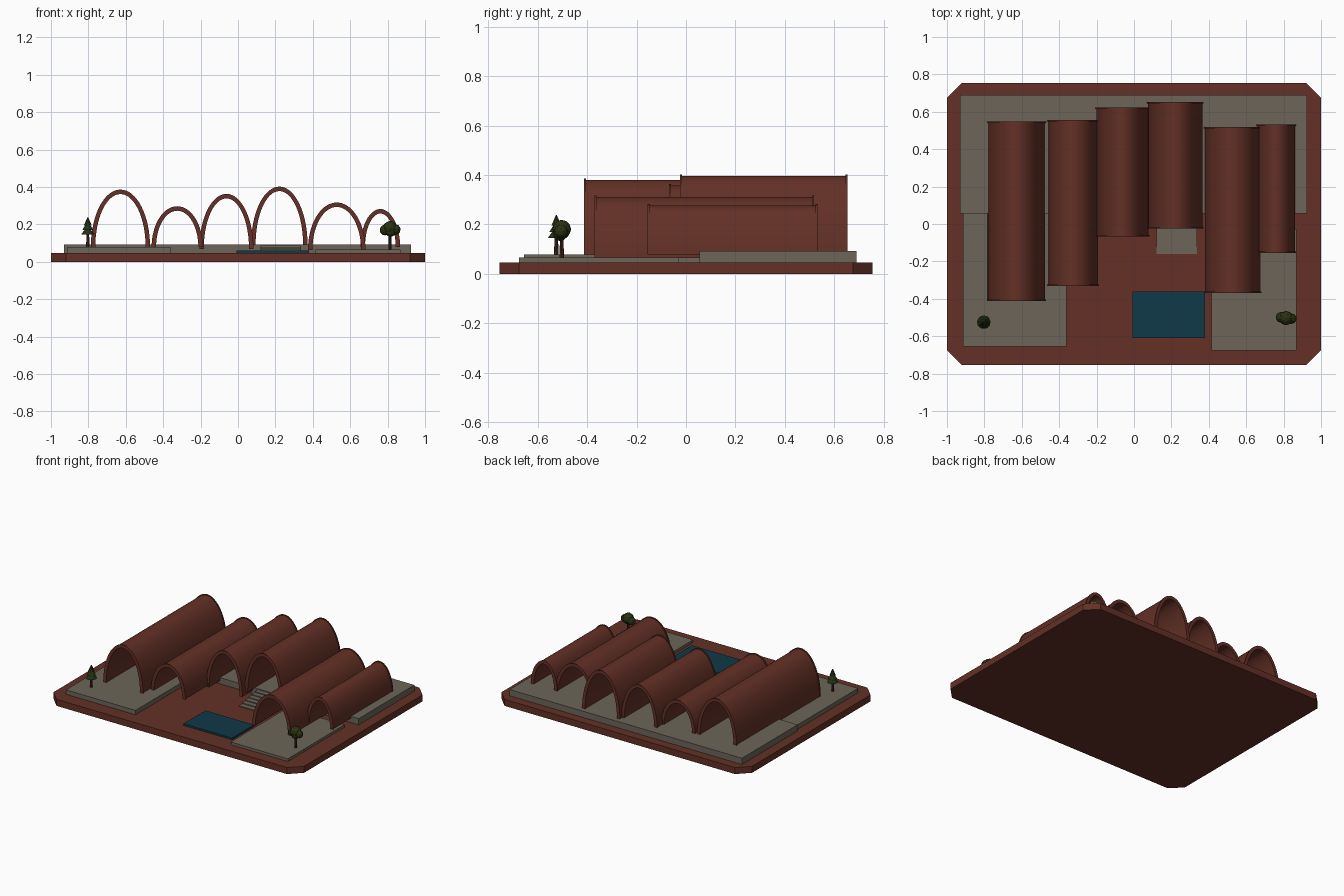
import bpy
import bmesh
from math import cos, sin, pi, radians

cube = bpy.data.objects.get("Cube")
if cube:
    bpy.data.objects.remove(cube, do_unlink=True)


def material(name, rgb):
    m = bpy.data.materials.new(name)
    m.use_nodes = True
    m.diffuse_color = (*rgb, 1)
    m.node_tree.nodes["Principled BSDF"].inputs["Base Color"].default_value = (*rgb, 1)
    return m


brick = material("brick red", (0.125, 0.030, 0.019))
stone = material("warm grey stone", (0.150, 0.130, 0.100))
water = material("pool blue", (0.005, 0.040, 0.065))
bark = material("bark brown", (0.055, 0.022, 0.013))
leaf = material("leaf green", (0.024, 0.033, 0.006))
pine = material("pine green", (0.018, 0.030, 0.007))


def finish(name, bm, mat, smooth=False):
    bmesh.ops.recalc_face_normals(bm, faces=bm.faces)
    mesh = bpy.data.meshes.new(name)
    bm.to_mesh(mesh)
    bm.free()
    mesh.materials.append(mat)
    obj = bpy.data.objects.new(name, mesh)
    bpy.context.collection.objects.link(obj)
    if smooth:
        bpy.ops.object.select_all(action="DESELECT")
        obj.select_set(True)
        bpy.context.view_layer.objects.active = obj
        bpy.ops.object.shade_smooth_by_angle(angle=radians(30))
    return obj


def prism(name, outline, z0, z1, mat):
    bm = bmesh.new()
    face = bm.faces.new([bm.verts.new((x, y, z0)) for x, y in outline])
    top = bmesh.ops.extrude_face_region(bm, geom=[face])["geom"]
    verts = [v for v in top if isinstance(v, bmesh.types.BMVert)]
    bmesh.ops.translate(bm, verts=verts, vec=(0, 0, z1 - z0))
    return finish(name, bm, mat)


def slab(name, x0, x1, y0, y1, z0, z1, mat):
    return prism(name, [(x0, y0), (x1, y0), (x1, y1), (x0, y1)], z0, z1, mat)


def add_arch(bm, cx, half, rise, thick, y0, y1, base, steps=32):
    """Sweep a half-elliptical band along y."""
    rows = []
    for i in range(steps + 1):
        a = pi * i / steps
        ring = []
        for y, inset in ((y0, 0), (y0, thick), (y1, thick), (y1, 0)):
            ring.append(bm.verts.new((cx + (half - inset) * cos(a), y,
                                      base + (rise - inset) * sin(a))))
        rows.append(ring)
    for a, b in zip(rows, rows[1:]):
        for k in range(4):
            n = (k + 1) % 4
            bm.faces.new((a[k], a[n], b[n], b[k]))
    bm.faces.new(rows[0])
    bm.faces.new(rows[-1])


def vault(name, x0, x1, y0, y1, base, top):
    cx, half, rise = (x0 + x1) / 2, (x1 - x0) / 2, top - base
    lip, depth = 0.005, 0.008
    bm = bmesh.new()
    add_arch(bm, cx, half - lip, rise - lip, 0.018, y0 + depth, y1 - depth, base)
    for y in (y0, y1 - depth):
        add_arch(bm, cx, half, rise, 0.024, y, y + depth, base)
    return finish(name, bm, brick, smooth=True)


# Chamfered ground plate
GROUND = 0.047
w, d, c = 1.0, 0.755, 0.08
prism("ground_plate", [(-w + c, -d), (w - c, -d), (w, -d + c), (w, d - c),
                       (w - c, d), (-w + c, d), (-w, d - c), (-w, -d + c)],
      0, GROUND, brick)

# Stone terraces
slab("back_terrace", -0.93, 0.925, 0.055, 0.69, GROUND, 0.092, stone)
slab("right_terrace", -0.915, -0.36, -0.655, 0.055, GROUND, 0.079, stone)
slab("left_terrace", 0.415, 0.87, -0.675, -0.03, GROUND, 0.066, stone)

# Pool
slab("pool", -0.008, 0.38, -0.61, -0.36, GROUND, 0.06, water)

# Steps up to the back terrace
count = 6
for i in range(count):
    slab(f"step_{i + 1}", 0.12, 0.338, -0.16 + i * 0.036, 0.055,
         GROUND, GROUND + (i + 1) * 0.0065, stone)

# Row of barrel vaults: x range, y range, springing height, crown height
vaults = [
    (-0.787, -0.47, -0.412, 0.547, 0.078, 0.386),
    (-0.462, -0.188, -0.332, 0.555, 0.078, 0.297),
    (-0.207, 0.083, -0.068, 0.622, 0.068, 0.363),
    (0.07, 0.372, -0.024, 0.653, 0.09, 0.402),
    (0.374, 0.682, -0.37, 0.518, 0.064, 0.317),
    (0.655, 0.867, -0.155, 0.532, 0.078, 0.282),
]
for i, v in enumerate(vaults):
    vault(f"vault_{i + 1}", *v)


def cone(bm, x, y, z0, z1, r0, r1, sides):
    made = bmesh.ops.create_cone(bm, cap_ends=True, segments=sides,
                                 radius1=r0, radius2=r1, depth=z1 - z0)
    bmesh.ops.translate(bm, verts=made["verts"], vec=(x, y, (z0 + z1) / 2))


def trunk(name, x, y, z0, z1):
    bm = bmesh.new()
    cone(bm, x, y, z0, z1, 0.009, 0.007, 8)
    finish(name, bm, bark)


# Conifer with stacked tiers
px, py = -0.803, -0.525
trunk("conifer_trunk", px, py, 0.079, 0.16)
bm = bmesh.new()
for z0, z1, r in ((0.145, 0.19, 0.037), (0.17, 0.213, 0.03), (0.195, 0.238, 0.021)):
    cone(bm, px, py, z0, z1, r, 0.002, 9)
finish("conifer_foliage", bm, pine)

# Broadleaf tree with clustered crown
tx, ty = 0.813, -0.503
trunk("broadleaf_trunk", tx, ty, 0.066, 0.16)
bm = bmesh.new()
for dx, dy, z, r in ((0, 0, 0.181, 0.038), (-0.027, 0.004, 0.17, 0.029),
                     (0.029, -0.003, 0.172, 0.028), (0.004, -0.006, 0.162, 0.029)):
    made = bmesh.ops.create_icosphere(bm, subdivisions=2, radius=r)
    bmesh.ops.translate(bm, verts=made["verts"], vec=(tx + dx, ty + dy, z))
finish("broadleaf_crown", bm, leaf)
